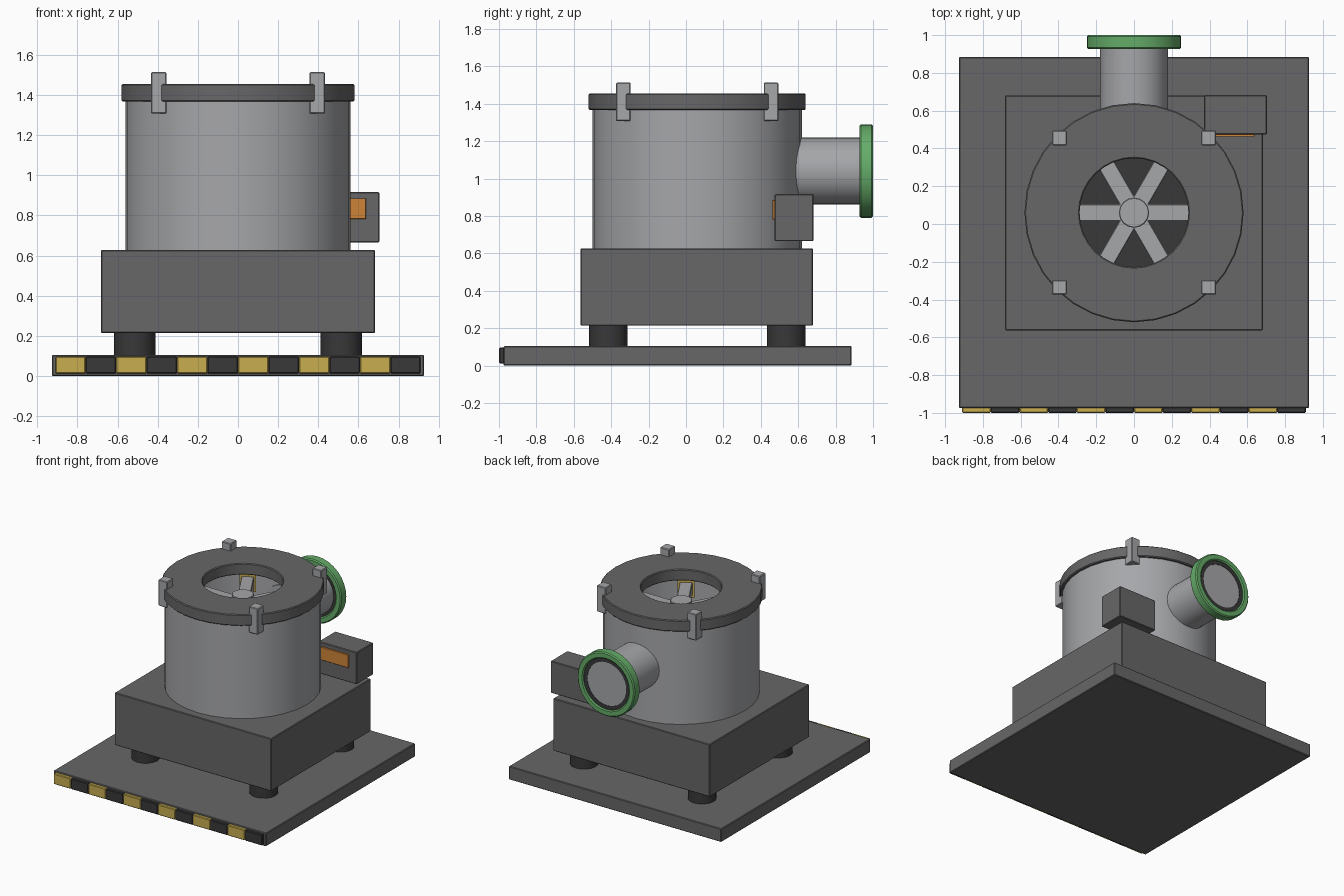
import bpy, bmesh, math
from mathutils import Matrix, Vector

cube = bpy.data.objects.get("Cube")
if cube:
    bpy.data.objects.remove(cube, do_unlink=True)


def material(name, rgb):
    m = bpy.data.materials.new(name)
    m.use_nodes = True
    m.diffuse_color = (*rgb, 1)
    m.node_tree.nodes["Principled BSDF"].inputs["Base Color"].default_value = (*rgb, 1)
    return m


GREY = material("painted grey", (0.135, 0.135, 0.14))
STEEL = material("brushed steel", (0.38, 0.385, 0.4))
RUBBER = material("black rubber", (0.04, 0.04, 0.042))
YELLOW = material("warning yellow", (0.58, 0.42, 0.08))
GREEN = material("flange green", (0.13, 0.41, 0.14))
ORANGE = material("display orange", (0.62, 0.23, 0.04))

AXIS_Y = 0.06     # centre line of the drum
PIPE_Z = 1.04


def finish(name, bm, mat, bevel=0, smooth=False):
    bmesh.ops.recalc_face_normals(bm, faces=bm.faces)
    mesh = bpy.data.meshes.new(name)
    bm.to_mesh(mesh)
    bm.free()
    mesh.materials.append(mat)
    ob = bpy.data.objects.new(name, mesh)
    bpy.context.collection.objects.link(ob)
    if bevel:
        mod = ob.modifiers.new("Bevel", "BEVEL")
        mod.width = bevel
        mod.segments = 1
        mod.limit_method = "ANGLE"
        mod.angle_limit = math.radians(40)
    if smooth:
        bpy.ops.object.select_all(action="DESELECT")
        ob.select_set(True)
        bpy.context.view_layer.objects.active = ob
        bpy.ops.object.shade_smooth_by_angle(angle=math.radians(35))
    return ob


def box(name, x, y, z, mat, bevel=0.005, turn=None):
    """Box from (low, high) ranges, optionally turned by a matrix."""
    bm = bmesh.new()
    size = [r[1] - r[0] for r in (x, y, z)]
    mid = Vector([sum(r) / 2 for r in (x, y, z)])
    mat4 = Matrix.Translation(mid) @ Matrix.Diagonal((*size, 1))
    bmesh.ops.create_cube(bm, size=1, matrix=(turn or Matrix()) @ mat4)
    return finish(name, bm, mat, bevel)


def lathe(name, profile, place, mat, bevel=0, sides=32, closed=True):
    """Turn (radius, height) points about z, then place the result."""
    bm = bmesh.new()
    rings = []
    for i in range(sides):
        a = math.tau * i / sides
        rings.append([bm.verts.new(place @ Vector((r * math.cos(a), r * math.sin(a), h)))
                      for r, h in profile])
    n = len(profile)
    for i in range(sides):
        p, q = rings[i], rings[(i + 1) % sides]
        for j in range(n if closed else n - 1):
            k = (j + 1) % n
            bm.faces.new((p[j], q[j], q[k], p[k]))
    if not closed:
        bm.faces.new([r[0] for r in rings])
        bm.faces.new([r[-1] for r in rings])
    return finish(name, bm, mat, bevel, smooth=True)


def ring(name, outer, inner, low, high, place, mat, bevel=0):
    return lathe(name, [(outer, low), (outer, high), (inner, high), (inner, low)],
                 place, mat, bevel)


def rod(name, radius, low, high, place, mat, bevel=0, sides=32):
    return lathe(name, [(radius, low), (radius, high)], place, mat, bevel, sides, closed=False)


UPRIGHT = Matrix.Translation((0, AXIS_Y, 0))
REARWARD = Matrix.Translation((0, 0, PIPE_Z)) @ Matrix.Rotation(-math.pi / 2, 4, "X")

# Base plate with hazard blocks along the front edge
box("base_plate", (-0.927, 0.927), (-0.975, 0.885), (0, 0.105), GREY)
pitch = 1.82 / 12
for i in range(12):
    x = -0.91 + i * pitch
    box("hazard_block_%d" % (i + 1), (x, x + pitch), (-1.0, -0.97), (0.012, 0.096),
        RUBBER if i % 2 else YELLOW)

# Rubber mounts and motor housing
for sx in (-1, 1):
    for sy in (-1, 1):
        place = Matrix.Translation((sx * 0.515, AXIS_Y + sy * 0.475, 0))
        rod("rubber_mount", 0.103, 0.1, 0.22, place, RUBBER, sides=16)
box("motor_housing", (-0.683, 0.683), (-0.563, 0.68), (0.213, 0.627), GREY)

# Hollow drum, its floor and the open lid
ring("drum_wall", 0.56, 0.53, 0.62, 1.375, UPRIGHT, STEEL)
rod("drum_floor", 0.535, 0.62, 0.66, UPRIGHT, RUBBER)
ring("lid_ring", 0.58, 0.288, 1.366, 1.455, UPRIGHT, GREY, 0.006)

# Lid clamps
for sx in (-1, 1):
    for sy in (-1, 1):
        cx, cy = sx * 0.395, AXIS_Y + sy * 0.395
        box("lid_clamp", (cx - 0.039, cx + 0.039), (cy - 0.039, cy + 0.039),
            (1.307, 1.513), STEEL)

# Rotor with six arms and yellow end plates
rod("rotor_hub", 0.08, 0.65, 1.35, UPRIGHT, STEEL, 0.004, sides=16)
for i in range(6):
    turn = UPRIGHT @ Matrix.Rotation(math.radians(60 * i), 4, "Z")
    box("rotor_arm_%d" % (i + 1), (0.05, 0.42), (-0.045, 0.045), (1.2, 1.3), STEEL, 0.004, turn)
    box("arm_end_plate_%d" % (i + 1), (0.4, 0.415), (-0.06, 0.06), (1.18, 1.315),
        YELLOW, 0, turn)

# Rear outlet pipe with flange
rod("outlet_pipe", 0.179, 0.57, 0.985, REARWARD, STEEL)
ring("outlet_flange", 0.25, 0.2, 0.927, 1.0, REARWARD, GREEN, 0.008)
ring("flange_gasket", 0.203, 0.17, 0.935, 0.988, REARWARD, RUBBER)

# Control box with display
box("control_box", (0.37, 0.704), (0.474, 0.682), (0.665, 0.917), GREY)
box("control_display", (0.395, 0.638), (0.462, 0.48), (0.782, 0.885), ORANGE, 0.002)
